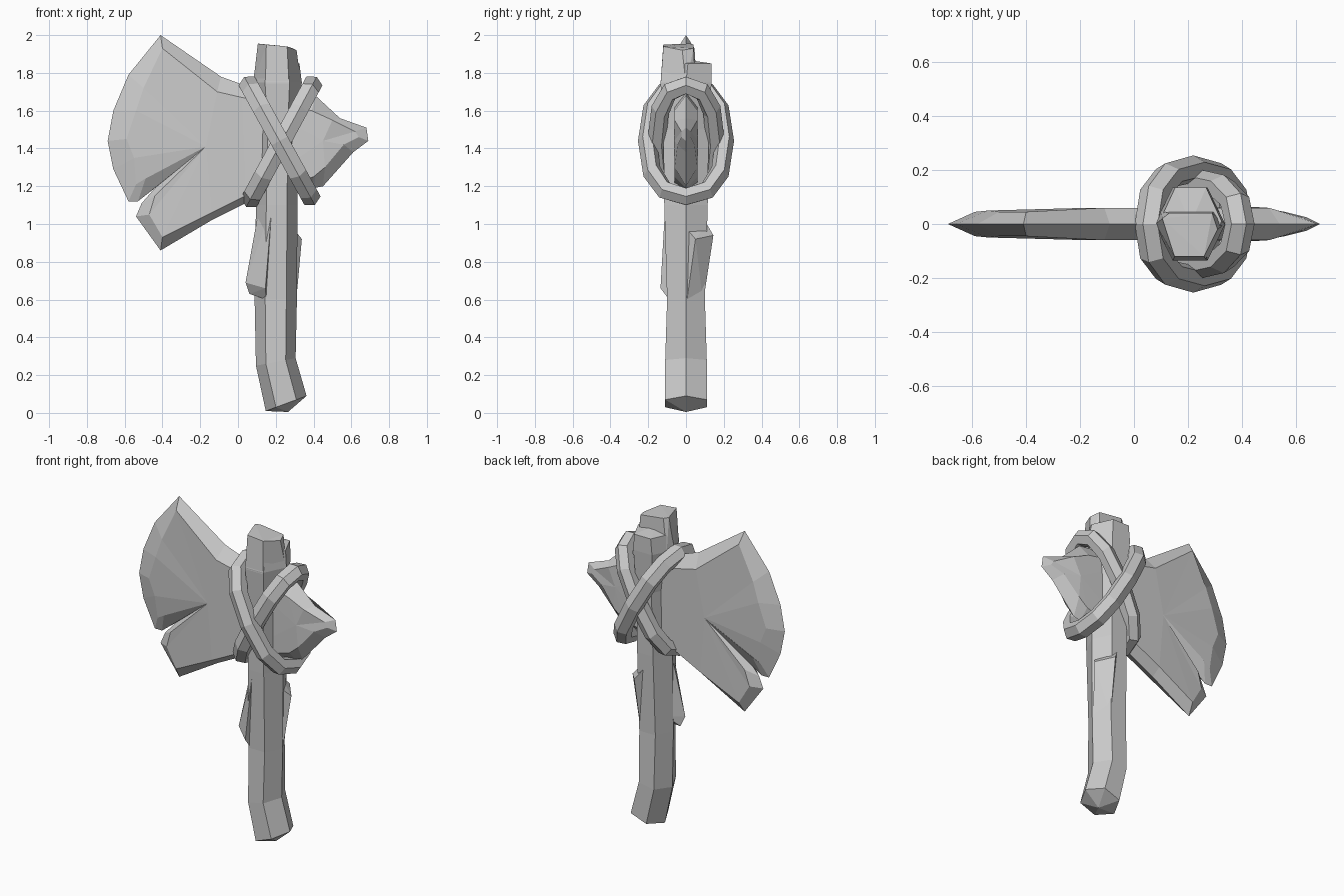
import bpy
import bmesh
from math import cos, sin, pi, copysign
from mathutils import Vector

default_cube = bpy.data.objects.get("Cube")
if default_cube:
    bpy.data.objects.remove(default_cube, do_unlink=True)

# One plain stone grey for every part
GREY = (0.6, 0.6, 0.6, 1.0)
stone_grey = bpy.data.materials.new("stone_grey")
stone_grey.use_nodes = True
stone_grey.diffuse_color = GREY
stone_grey.node_tree.nodes["Principled BSDF"].inputs["Base Color"].default_value = GREY


def finish(name, bm):
    """Turn a bmesh into a flat-shaded object."""
    bmesh.ops.recalc_face_normals(bm, faces=bm.faces[:])
    mesh = bpy.data.meshes.new(name)
    bm.to_mesh(mesh)
    bm.free()
    mesh.materials.append(stone_grey)
    obj = bpy.data.objects.new(name, mesh)
    bpy.context.collection.objects.link(obj)
    return obj


def bridge(bm, loop_a, loop_b):
    """Join two closed vertex loops of equal length with quads."""
    count = len(loop_a)
    for i in range(count):
        j = (i + 1) % count
        bm.faces.new((loop_a[i], loop_a[j], loop_b[j], loop_b[i]))


def cap(bm, loop, centre):
    """Close a loop with a fan around a centre point."""
    tip = bm.verts.new(centre)
    for i, vert in enumerate(loop):
        bm.faces.new((vert, loop[(i + 1) % len(loop)], tip))


def carved_post(name, sections, bottom, top, sides=6):
    """Loft polygon sections given as (x, y, z, x radius, y radius, tilt)."""
    bm = bmesh.new()
    loops = []
    for cx, cy, z, rx, ry, tilt in sections:
        loop = []
        for k in range(sides):
            angle = 2 * pi * k / sides
            offset = Vector((rx * cos(angle), ry * sin(angle) / sin(pi / 3),
                             tilt * cos(angle)))
            loop.append(bm.verts.new(Vector((cx, cy, z)) + offset))
        loops.append(loop)
    for lower, upper in zip(loops, loops[1:]):
        bridge(bm, lower, upper)
    cap(bm, loops[0], bottom)
    cap(bm, loops[-1], top)
    return finish(name, bm)


def chunk(name, points):
    """A chipped lump of wood as a convex hull."""
    bm = bmesh.new()
    for point in points:
        bm.verts.new(point)
    result = bmesh.ops.convex_hull(bm, input=bm.verts[:])
    loose = [v for v in result["geom_interior"] if isinstance(v, bmesh.types.BMVert)]
    bmesh.ops.delete(bm, geom=loose, context="VERTS")
    return finish(name, bm)


def binding(name, centre, direction, depth, radius=0.056, steps=12, sides=6):
    """A tilted oval band wrapped around the handle."""
    bm = bmesh.new()
    centre, half = Vector(centre), Vector(direction) / 2
    along, across = half.normalized(), Vector((0, 1, 0))
    normal = along.cross(across)
    loops = []
    for i in range(steps):
        angle = 2 * pi * i / steps
        c, s = (copysign(abs(f) ** 0.85, f) for f in (cos(angle), sin(angle)))
        loop = []
        for k in range(sides):
            turn = 2 * pi * k / sides
            grow = radius * 0.9 * cos(turn)
            loop.append(bm.verts.new(
                centre + along * (half.length + grow) * c
                + across * (depth + grow) * s
                + normal * radius * sin(turn)))
        loops.append(loop)
    for i in range(steps):
        bridge(bm, loops[i], loops[(i + 1) % steps])
    return finish(name, bm)


# Stone head: rim x, rim z, face x, face z, half thickness
HEAD = [
    (-.41, 2, -.4, 1.93, .045),
    (-.58, 1.79, -.5, 1.72, .045),
    (-.66, 1.6, -.54, 1.6, .05),
    (-.69, 1.44, -.59, 1.45, .045),
    (-.66, 1.29, -.55, 1.35, .045),
    (-.58, 1.12, -.54, 1.21, .03),
    (-.53, 1.12, -.49, 1.24, .04),
    (-.44, 1.19, -.17, 1.41, .06),
    (-.51, 1.11, -.44, 1.15, .045),
    (-.54, 1.04, -.47, 1.05, .04),
    (-.41, .86, -.4, .93, .045),
    (-.14, 1.02, -.14, 1.06, .06),
    (.04, 1.11, .04, 1.15, .06),
    (.4, 1.19, .4, 1.25, .06),
    (.45, 1.2, .46, 1.3, .06),
    (.61, 1.38, .56, 1.42, .045),
    (.69, 1.44, .64, 1.46, .025),
    (.68, 1.51, .62, 1.49, .025),
    (.54, 1.56, .5, 1.55, .06),
    (.41, 1.68, .39, 1.6, .06),
    (.02, 1.74, .02, 1.67, .06),
    (-.09, 1.78, -.11, 1.7, .06),
]
SPLIT = 7            # inner end of the crack in the blade
PICK = (12, 21)      # range of points behind the handle
bm = bmesh.new()
rim = [bm.verts.new((x, 0, z)) for x, z, *_ in HEAD]
for side in (-1, 1):
    inner = [bm.verts.new((x, side * y, z)) for _, _, x, z, y in HEAD]
    bridge(bm, rim, inner)
    # Blade facets radiate from the crack, pick facets from a raised centre
    blade = inner[SPLIT + 1:PICK[0] + 1] + inner[PICK[1] - 1:] + inner[:SPLIT]
    for a, b in zip(blade, blade[1:]):
        bm.faces.new((inner[SPLIT], a, b))
    cap(bm, inner[PICK[0]:PICK[1]], (.45, side * .063, 1.44))
finish("stone_head", bm)

# Wooden handle, bent at the foot and flared at the top
carved_post("handle", [
    (.255, 0, .05, .108, .11, .04),
    (.2, 0, .27, .105, .11, .02),
    (.2, 0, .6, .112, .1, 0),
    (.205, 0, 1.1, .11, .115, 0),
    (.21, 0, 1.5, .105, .12, 0),
    (.208, 0, 1.75, .13, .135, 0),
    (.21, .01, 1.85, .115, .125, 0),
], bottom=(.265, 0, .005), top=(.21, 0, 1.87))

# Split upper end, taller at the front
chunk("handle_top_split", [
    (.105, .02, 1.955), (.15, -.12, 1.95), (.26, -.12, 1.94),
    (.31, -.02, 1.92), (.29, .04, 1.93), (.13, .04, 1.95),
    (.08, 0, 1.74), (.145, -.135, 1.74), (.27, -.135, 1.74),
    (.335, 0, 1.74), (.3, .05, 1.74), (.1, .05, 1.74),
])

# Chipped knots on the handle
chunk("front_knot", [
    (.1, -.02, 1.02), (.18, -.11, 1.1), (.04, -.05, .69), (.145, -.135, .66),
    (.06, -.03, .63), (.15, -.09, .6), (.12, .03, .7),
])
chunk("back_knot", [
    (.29, 0, .98), (.22, .11, 1), (.338, .05, .92), (.26, .145, .94),
    (.305, 0, .56), (.25, .09, .58),
])

# Crossed bindings
binding("outer_binding", (.22, 0, 1.44), (.325, 0, -.59), .204)
binding("inner_binding", (.23, 0, 1.435), (.325, 0, .6), .155)
